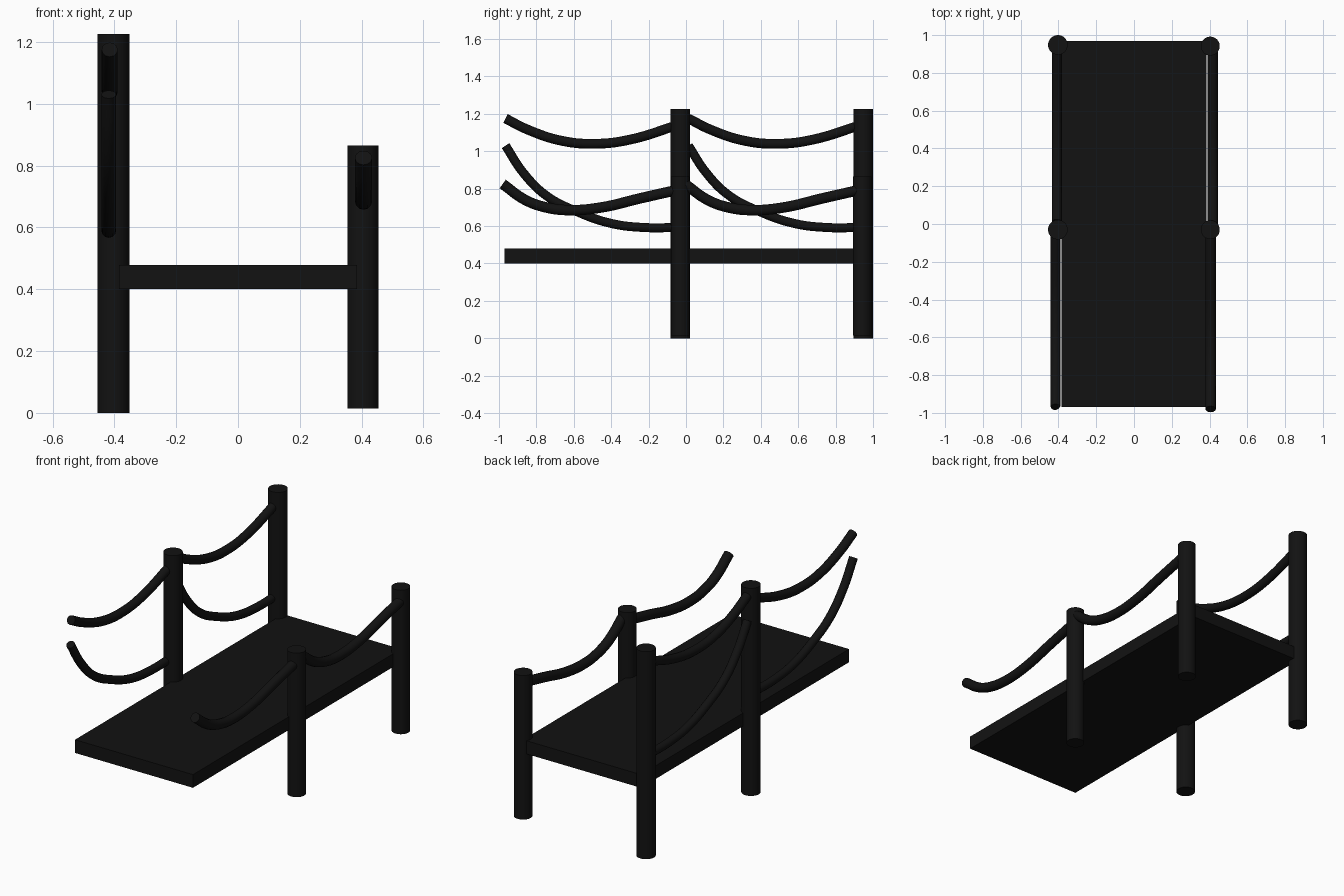
import bpy

if "Cube" in bpy.data.objects:
    bpy.data.objects.remove(bpy.data.objects["Cube"])

# Near-black material shared by all parts
black = bpy.data.materials.new("black")
black.diffuse_color = (0.006, 0.006, 0.006, 1)
black.use_nodes = True
black.node_tree.nodes["Principled BSDF"].inputs["Base Color"].default_value = black.diffuse_color


def finish(obj, name):
    obj.name = name
    obj.data.materials.append(black)
    return obj


def post(name, x, y, z0, z1, r):
    bpy.ops.mesh.primitive_cylinder_add(vertices=32, radius=r, depth=z1 - z0,
                                        location=(x, y, (z0 + z1) / 2))
    bpy.ops.object.shade_smooth_by_angle()
    finish(bpy.context.object, name)


def rope(name, x, yz, r, shift):
    """Sagging round rope through (y, z) points, moved back by shift."""
    cu = bpy.data.curves.new(name, 'CURVE')
    cu.dimensions = '3D'
    cu.bevel_depth = r
    cu.bevel_resolution = 4
    cu.use_fill_caps = True
    cu.resolution_u = 8
    sp = cu.splines.new('BEZIER')
    sp.bezier_points.add(len(yz) - 1)
    for p, (y, z) in zip(sp.bezier_points, yz):
        p.co = (x, y + shift, z)
        p.handle_left_type = p.handle_right_type = 'AUTO'
    obj = bpy.data.objects.new(name, cu)
    bpy.context.collection.objects.link(obj)
    finish(obj, name)


# Walkway deck
bpy.ops.mesh.primitive_cube_add(size=1, location=(0, 0, 0.44))
deck = finish(bpy.context.object, "deck")
deck.scale = (0.77, 1.94, 0.078)

# Posts: tall on the left, short on the right
for i, y in enumerate((-0.03, 0.948)):
    post(f"left_post_{i}", -0.403, y, 0, 1.225, 0.052)
for i, y in enumerate((-0.03, 0.942)):
    post(f"right_post_{i}", 0.404, y, 0.015, 0.865, 0.05)

# Rope profiles for the front span, repeated for the back span
upper = [(-0.965, 1.175), (-0.85, 1.117), (-0.66, 1.055), (-0.48, 1.04),
         (-0.30, 1.062), (-0.03, 1.145)]
lower = [(-0.965, 1.03), (-0.87, 0.885), (-0.75, 0.765), (-0.59, 0.68),
         (-0.40, 0.614), (-0.22, 0.592), (-0.03, 0.593)]
right = [(-0.98, 0.825), (-0.86, 0.74), (-0.75, 0.70), (-0.62, 0.685),
         (-0.45, 0.70), (-0.25, 0.747), (-0.03, 0.797)]
for i in range(2):
    rope(f"left_upper_rope_{i}", -0.415 + 0.007 * i, upper, 0.026, 0.978 * i)
    rope(f"left_lower_rope_{i}", -0.418 + 0.007 * i, lower, 0.024, 0.978 * i)
    rope(f"right_rope_{i}", 0.406 + 0.01 * i, right, 0.028, 0.975 * i)
